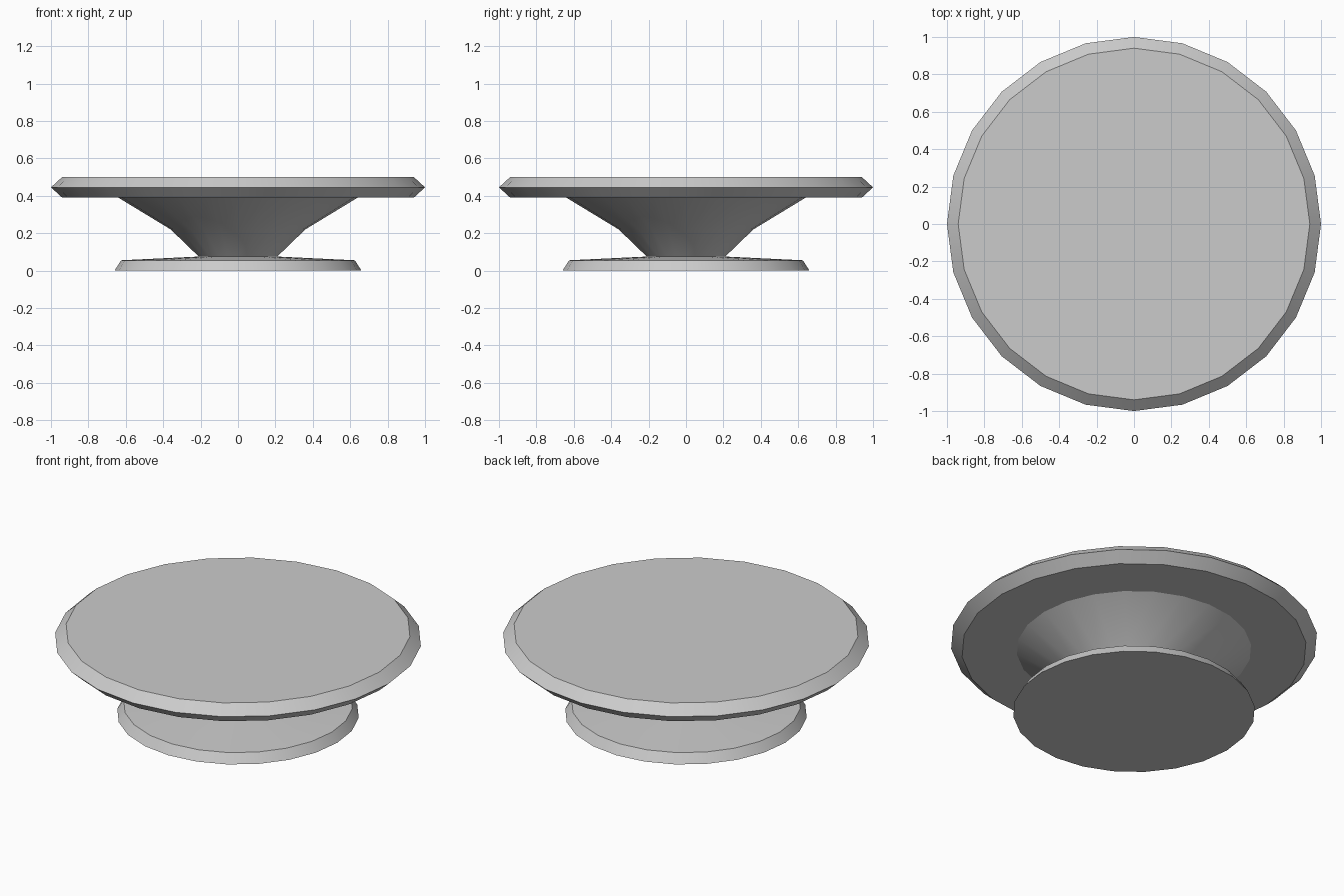
import bpy, bmesh
from math import cos, sin, tau, radians

if "Cube" in bpy.data.objects:
    bpy.data.objects.remove(bpy.data.objects["Cube"])

SIDES = 24

# Half profile (radius, height) from the foot up to the plate
PROFILE = [
    (0.66, 0.0), (0.625, 0.055), (0.21, 0.075),    # foot disc
    (0.36, 0.22), (0.64, 0.39),                    # flared stem
    (0.94, 0.39), (1.0, 0.445), (0.94, 0.5),       # bevelled plate
]


def lathe(name, profile):
    bm = bmesh.new()
    rings = [[bm.verts.new((r * cos(tau * i / SIDES), r * sin(tau * i / SIDES), z))
              for i in range(SIDES)] for r, z in profile]
    for low, high in zip(rings, rings[1:]):
        for i in range(SIDES):
            j = (i + 1) % SIDES
            bm.faces.new((low[i], low[j], high[j], high[i]))
    # Flat caps
    bm.faces.new(rings[0][::-1])
    bm.faces.new(rings[-1])
    mesh = bpy.data.meshes.new(name)
    bm.to_mesh(mesh)
    bm.free()
    obj = bpy.data.objects.new(name, mesh)
    bpy.context.collection.objects.link(obj)
    return obj


# Pedestal stand, smooth around with crisp rims
stand = lathe("pedestal_stand", PROFILE)
bpy.context.view_layer.objects.active = stand
stand.select_set(True)
bpy.ops.object.shade_smooth_by_angle(angle=radians(30))
